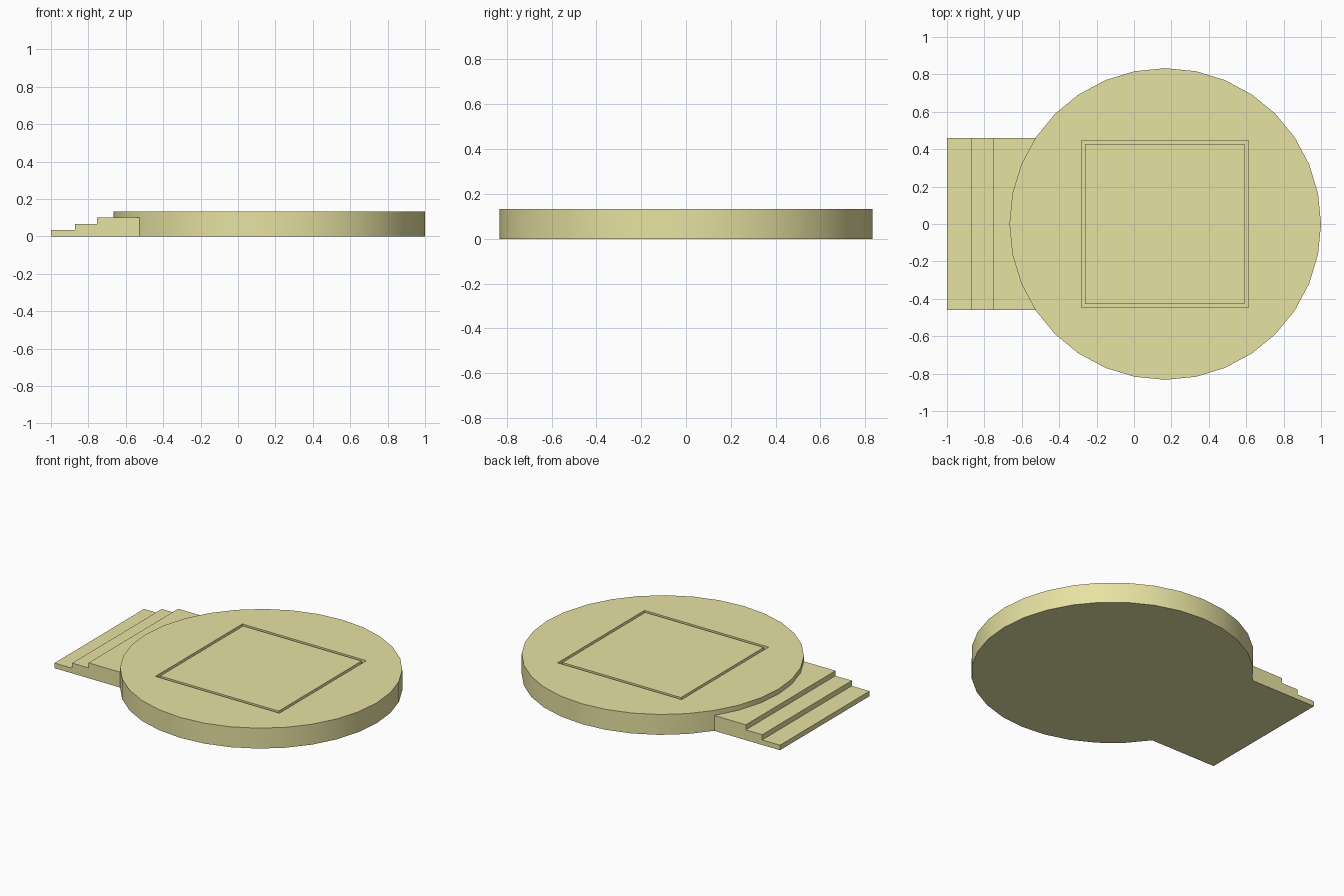
import bpy, bmesh

if "Cube" in bpy.data.objects:
    bpy.data.objects.remove(bpy.data.objects["Cube"])

CX, R, H = 0.167, 0.833, 0.133

mat = bpy.data.materials.new("pale_yellow")
mat.diffuse_color = (0.80, 0.76, 0.36, 1)
mat.use_nodes = True
mat.node_tree.nodes["Principled BSDF"].inputs["Base Color"].default_value = mat.diffuse_color


def mesh_object(name, bm):
    bmesh.ops.recalc_face_normals(bm, faces=bm.faces)
    me = bpy.data.meshes.new(name)
    bm.to_mesh(me)
    bm.free()
    ob = bpy.data.objects.new(name, me)
    bpy.context.collection.objects.link(ob)
    return ob


# Round platform
bpy.ops.mesh.primitive_cylinder_add(vertices=32, radius=R, depth=H,
                                    location=(CX, 0, H / 2))
platform = bpy.context.object
platform.name = "round_platform"
platform.data.materials.append(mat)

# Square frame cutter for the narrow groove in the top
bm = bmesh.new()
corners = [(-1, -1), (1, -1), (1, 1), (-1, 1)]
rings = [[bm.verts.new((CX - 0.002 + h * x, h * y, z)) for x, y in corners]
         for h, z in [(0.447, H - 0.02), (0.447, H + 0.05),
                      (0.427, H + 0.05), (0.427, H - 0.02)]]
for k in range(4):
    a, b = rings[k], rings[(k + 1) % 4]
    for i in range(4):
        j = (i + 1) % 4
        bm.faces.new((a[i], a[j], b[j], b[i]))
cutter = mesh_object("groove_cutter", bm)
cutter.hide_render = True

mod = platform.modifiers.new("groove", 'BOOLEAN')
mod.operation = 'DIFFERENCE'
mod.solver = 'EXACT'
mod.object = cutter
bpy.context.view_layer.objects.active = platform
bpy.ops.object.modifier_apply(modifier=mod.name)
bpy.data.objects.remove(cutter)
bpy.ops.object.shade_smooth_by_angle()

# Three entry steps, extruded from a side profile and ending inside the platform
profile = [(-1, 0), (-1, 0.033), (-0.872, 0.033), (-0.872, 0.067),
           (-0.754, 0.067), (-0.754, 0.1), (-0.525, 0.1), (-0.525, 0)]
bm = bmesh.new()
face = bm.faces.new([bm.verts.new((x, -0.461, z)) for x, z in profile])
ext = bmesh.ops.extrude_face_region(bm, geom=[face])
bmesh.ops.translate(bm, vec=(0, 0.922, 0),
                    verts=[g for g in ext["geom"] if isinstance(g, bmesh.types.BMVert)])
steps = mesh_object("entry_steps", bm)
steps.data.materials.append(mat)
